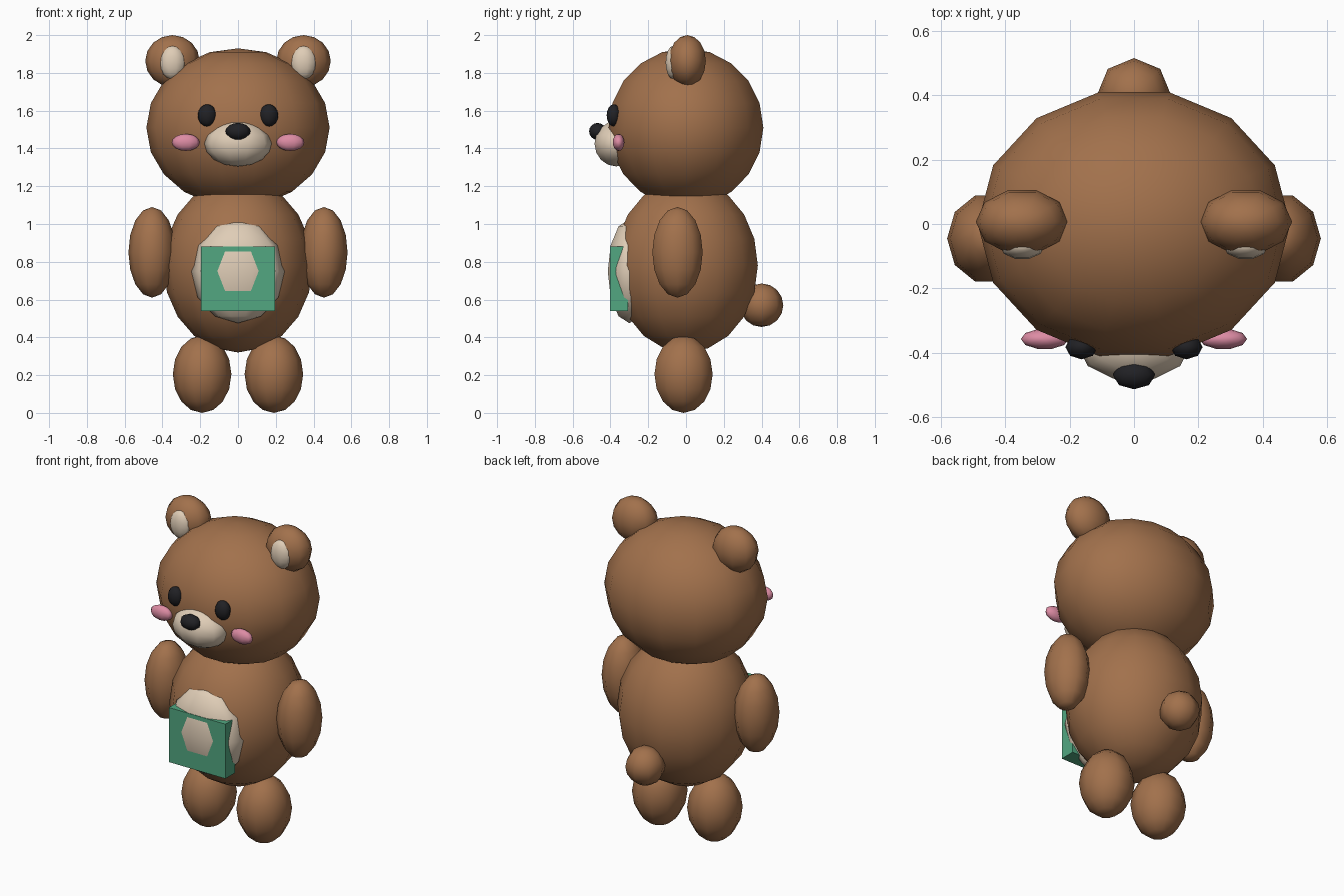
import bpy, bmesh, math
from mathutils import Matrix

if "Cube" in bpy.data.objects:
    bpy.data.objects.remove(bpy.data.objects["Cube"])


def material(name, rgb):
    m = bpy.data.materials.new(name)
    m.use_nodes = True
    m.diffuse_color = (*rgb, 1)
    m.node_tree.nodes["Principled BSDF"].inputs["Base Color"].default_value = (*rgb, 1)
    return m


BROWN = material("brown fur", (0.36, 0.165, 0.072))
CREAM = material("cream fur", (0.74, 0.61, 0.47))
BLACK = material("black", (0.015, 0.015, 0.018))
PINK = material("pink blush", (0.72, 0.26, 0.37))
GREEN = material("green cloth", (0.085, 0.39, 0.22))


def finish(name, bm, mat, smooth):
    me = bpy.data.meshes.new(name)
    bm.to_mesh(me)
    bm.free()
    me.materials.append(mat)
    for p in me.polygons:
        p.use_smooth = smooth
    ob = bpy.data.objects.new(name, me)
    bpy.context.collection.objects.link(ob)
    return ob


def ball(name, center, radii, mat, segments=10, rings=8):
    """Smooth ellipsoid with an equator vertex on the x axis."""
    bm = bmesh.new()
    bmesh.ops.create_uvsphere(bm, u_segments=segments, v_segments=rings, radius=1)
    rim = max(bm.verts, key=lambda v: v.co.xy.length).co
    turn = Matrix.Rotation(-math.atan2(rim.y, rim.x), 4, 'Z')
    bm.transform(Matrix.Diagonal((*radii, 1)) @ turn)
    ob = finish(name, bm, mat, True)
    ob.location = center
    return ob


def pair(name, center, radii, mat, segments=10, rings=8):
    x, y, z = center
    for side, s in (("left", 1), ("right", -1)):
        ball(f"{side}_{name}", (s * x, y, z), radii, mat, segments, rings)


# Torso and head
ball("body", (0, 0, 0.78), (0.395, 0.39, 0.46), BROWN, 14, 10)
ball("head", (0, 0, 1.51), (0.485, 0.42, 0.42), BROWN, 14, 10)
ball("tail", (0, 0.4, 0.57), (0.115, 0.115, 0.115), BROWN, 8, 8)

# Limbs
pair("arm", (0.455, -0.045, 0.85), (0.125, 0.14, 0.24), BROWN)
pair("leg", (0.19, -0.013, 0.205), (0.155, 0.162, 0.205), BROWN)

# Ears
pair("ear", (0.347, 0.007, 1.863), (0.144, 0.103, 0.137), BROWN)
pair("inner_ear", (0.347, -0.068, 1.855), (0.07, 0.042, 0.088), CREAM)

# Face
ball("muzzle", (0, -0.37, 1.425), (0.178, 0.12, 0.12), CREAM)
ball("nose", (0, -0.468, 1.49), (0.066, 0.045, 0.045), BLACK, 8, 8)
pair("eye", (0.163, -0.382, 1.575), (0.05, 0.038, 0.059), BLACK, 8, 8)
pair("cheek", (0.277, -0.357, 1.432), (0.074, 0.032, 0.045), PINK)

# Belly patch, bulging slightly through the pocket
ball("belly", (0, -0.3, 0.75), (0.247, 0.12, 0.275), CREAM, 10, 6)

# Pocket
bm = bmesh.new()
bmesh.ops.create_cube(bm, size=1)
bm.transform(Matrix.Diagonal((0.39, 0.095, 0.34, 1)))
finish("pocket", bm, GREEN, False).location = (0, -0.355, 0.71)
